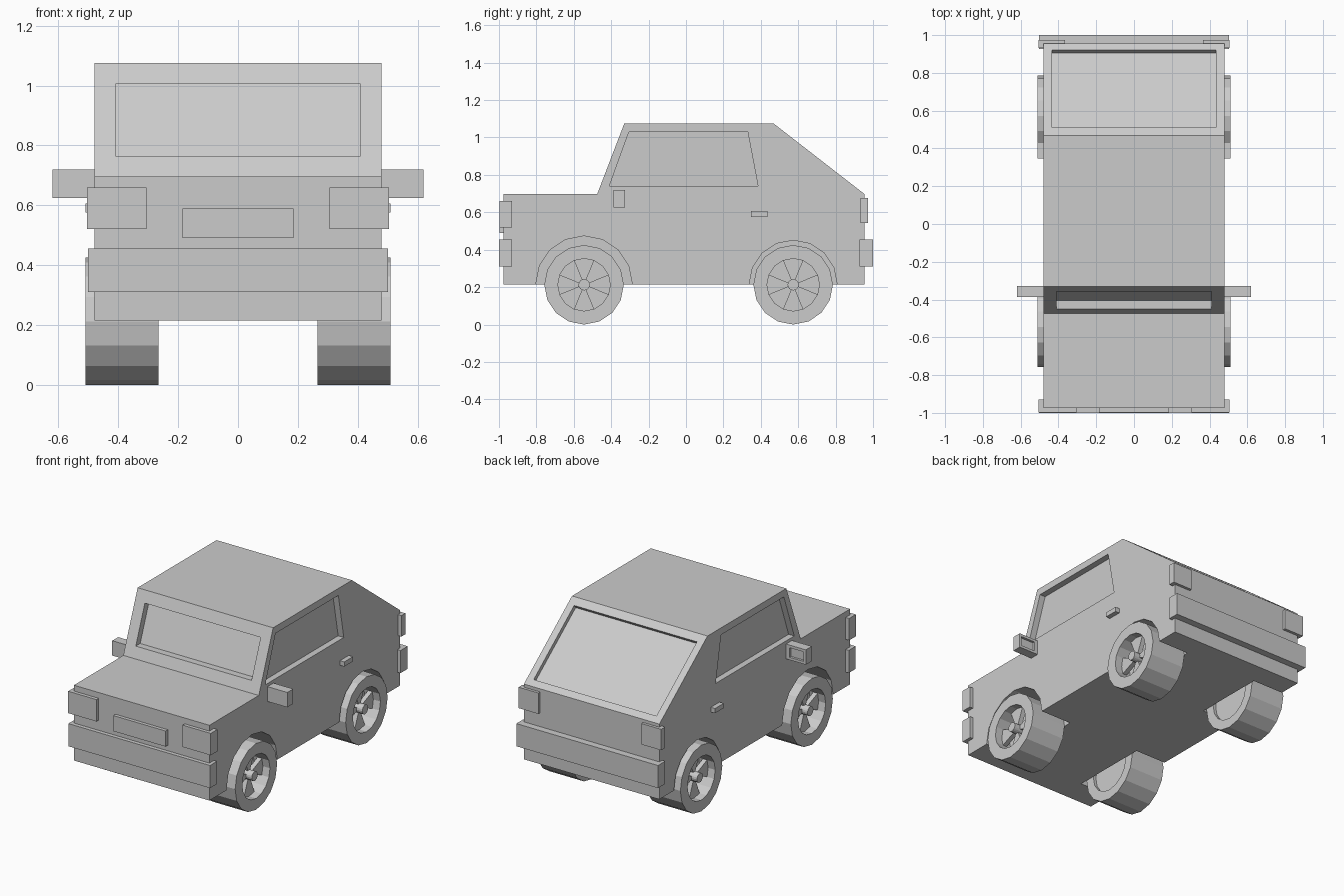
import bpy, bmesh, math

if "Cube" in bpy.data.objects:
    bpy.data.objects.remove(bpy.data.objects["Cube"])

grey = bpy.data.materials.new("light grey")
grey.diffuse_color = (0.6, 0.6, 0.6, 1)
grey.use_nodes = True
grey.node_tree.nodes["Principled BSDF"].inputs["Base Color"].default_value = grey.diffuse_color


def finish(name, bm):
    bmesh.ops.recalc_face_normals(bm, faces=bm.faces)
    me = bpy.data.meshes.new(name)
    bm.to_mesh(me)
    bm.free()
    me.materials.append(grey)
    ob = bpy.data.objects.new(name, me)
    bpy.context.collection.objects.link(ob)
    return ob


def rings_mesh(name, rings, cap=True):
    """Skin a list of equal-length point rings, capping both ends."""
    bm = bmesh.new()
    vs = [[bm.verts.new(p) for p in r] for r in rings]
    n = len(vs[0])
    for a, b in zip(vs, vs[1:]):
        for i in range(n):
            j = (i + 1) % n
            bm.faces.new((a[i], a[j], b[j], b[i]))
    bm.faces.new(vs[0])
    bm.faces.new(vs[-1])
    return finish(name, bm)


def prism(name, yz, x0, x1):
    """Extrude a side-view outline from x0 to x1."""
    return rings_mesh(name, [[(x, y, z) for y, z in yz] for x in (x0, x1)])


def box(name, x0, x1, y0, y1, z0, z1):
    return prism(name, [(y0, z0), (y1, z0), (y1, z1), (y0, z1)], x0, x1)


def circle(r, cy, cz, n=16):
    return [(cy + r * math.sin(2 * math.pi * i / n),
             cz - r * math.cos(2 * math.pi * i / n)) for i in range(n)]


def lathe(name, profile, s, cy, cz):
    """Solid of revolution about the axle; profile is (x, radius)."""
    return rings_mesh(name, [[(s * x, y, z) for y, z in circle(r, cy, cz)]
                             for x, r in profile])


def cut(ob, cutter):
    cutter.hide_render = True
    m = ob.modifiers.new("cut", 'BOOLEAN')
    m.operation = 'DIFFERENCE'
    m.solver = 'EXACT'
    m.object = cutter
    bpy.context.view_layer.objects.active = ob
    bpy.ops.object.modifier_apply(modifier=m.name)
    bpy.data.objects.remove(cutter, do_unlink=True)


# Body shell
body = prism("body", [(-0.975, 0.215), (-0.975, 0.697), (-0.475, 0.697), (-0.33, 1.075),
                      (0.468, 1.075), (0.955, 0.697), (0.955, 0.215)], -0.48, 0.48)

# Windscreen recess, pushed straight back
cut(body, prism("windscreen_cutter", [(-0.6, 0.765), (-0.404, 0.765), (-0.312, 1.005),
                                      (-0.6, 1.005)], -0.41, 0.41))

# Rear window recess, square to the slope
ny, nz = 0.613, 0.79
top, low = (0.51, 1.042), (0.92, 0.724)
cut(body, prism("rear_window_cutter",
                [(p[0] + d * ny, p[1] + d * nz) for p, d in
                 ((top, -0.025), (top, 0.08), (low, 0.08), (low, -0.025))], -0.435, 0.435))

WHEELS = {"front": (-0.545, 0.258), "rear": (0.573, 0.235)}
AXLE_Z = 0.2125

for side, s in (("left", -1), ("right", 1)):
    # Side window recess
    cut(body, prism("side_window_cutter", [(-0.41, 0.74), (-0.305, 1.03), (0.33, 1.03),
                                           (0.385, 0.74)], s * 0.44, s * 0.6))

    for end, (cy, arch) in WHEELS.items():
        # Wheel well
        cut(body, prism("well_cutter", circle(arch, cy, 0.2155), s * 0.26, s * 0.6))

        # Tyre with a dished rim
        lathe(f"{end}_{side}_tyre",
              [(0.285, 0.15), (0.265, 0.15), (0.265, 0.2125), (0.51, 0.2125),
               (0.51, 0.14), (0.40, 0.14)], s, cy, AXLE_Z)
        # Hub
        lathe(f"{end}_{side}_hub", [(0.39, 0.03), (0.50, 0.03)], s, cy, AXLE_Z)
        # Four wedge spokes
        for k in range(4):
            a = k * math.pi / 2
            pts = [(cy + r * math.sin(a + t), AXLE_Z + r * math.cos(a + t))
                   for r, t in ((0.02, -math.pi / 8), (0.14, -math.pi / 8), (0.14, 0),
                                (0.14, math.pi / 8), (0.02, math.pi / 8))]
            prism(f"{end}_{side}_spoke_{k + 1}", pts, s * 0.43, s * 0.46)

    # Door mirror with a recessed glass on its back face
    mirror = box(f"{side}_mirror", s * 0.47, s * 0.62, -0.387, -0.327, 0.625, 0.72)
    cut(mirror, box("mirror_cutter", s * 0.505, s * 0.605, -0.342, -0.2, 0.642, 0.703))

    # Door handle, headlight and tail light
    box(f"{side}_handle", s * 0.47, s * 0.51, 0.347, 0.435, 0.576, 0.606)
    box(f"{side}_headlight", s * 0.305, s * 0.505, -0.997, -0.93, 0.52, 0.66)
    box(f"{side}_tail_light", s * 0.365, s * 0.505, 0.932, 0.973, 0.543, 0.677)

# Bumpers and front plate
box("front_bumper", -0.502, 0.502, -1.0, -0.93, 0.31, 0.455)
box("rear_bumper", -0.502, 0.502, 0.927, 1.0, 0.31, 0.455)
box("front_plate", -0.185, 0.185, -0.997, -0.96, 0.49, 0.59)

# Settle the lowest tyre edge exactly on the ground
bpy.context.view_layer.update()
